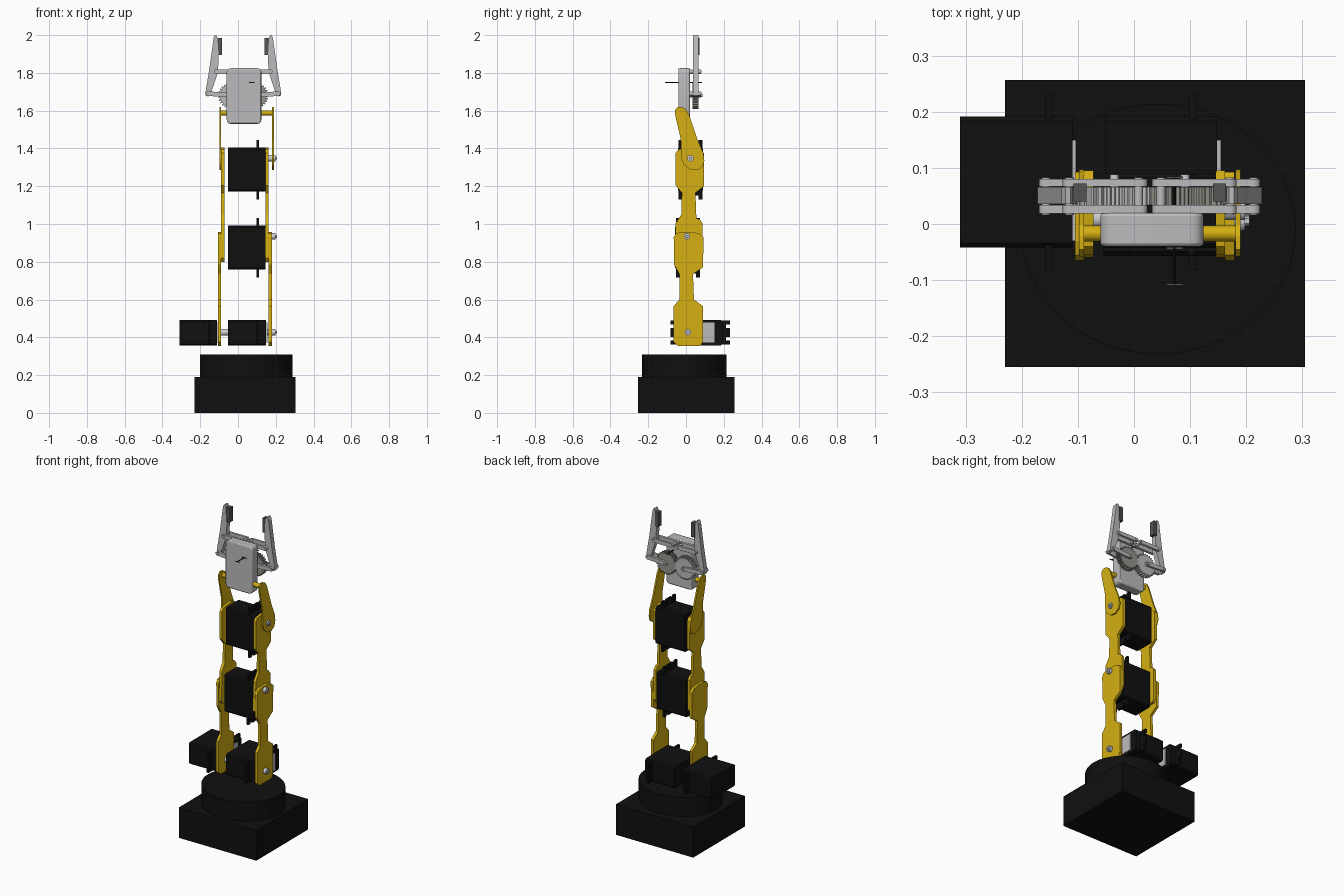
import bpy, bmesh, math

if "Cube" in bpy.data.objects:
    bpy.data.objects.remove(bpy.data.objects["Cube"])


def material(name, r, g, b):
    m = bpy.data.materials.new(name)
    m.diffuse_color = (r, g, b, 1)
    m.use_nodes = True
    m.node_tree.nodes["Principled BSDF"].inputs["Base Color"].default_value = (r, g, b, 1)
    return m


BLACK = material("black plastic", 0.005, 0.005, 0.005)
YELLOW = material("yellow", 0.66, 0.43, 0.006)
GREY = material("light grey", 0.50, 0.50, 0.51)
STEEL = material("steel", 0.60, 0.62, 0.65)
DARK = material("dark grey rubber", 0.09, 0.09, 0.09)
GEAR = material("warm grey", 0.30, 0.30, 0.27)


# Extrude a 2D outline from a to b along an axis
def prism(name, pts, a, b, axis, mat, smooth=False):
    place = {"x": lambda u, v, w: (w, u, v),
             "y": lambda u, v, w: (u, w, v),
             "z": lambda u, v, w: (u, v, w)}[axis]
    bm = bmesh.new()
    lo = [bm.verts.new(place(u, v, a)) for u, v in pts]
    hi = [bm.verts.new(place(u, v, b)) for u, v in pts]
    bm.faces.new(lo)
    bm.faces.new(hi[::-1])
    for i in range(len(pts)):
        j = (i + 1) % len(pts)
        bm.faces.new((lo[i], lo[j], hi[j], hi[i]))
    bmesh.ops.recalc_face_normals(bm, faces=bm.faces)
    mesh = bpy.data.meshes.new(name)
    bm.to_mesh(mesh)
    bm.free()
    mesh.materials.append(mat)
    ob = bpy.data.objects.new(name, mesh)
    bpy.context.collection.objects.link(ob)
    if smooth:
        bpy.ops.object.select_all(action="DESELECT")
        ob.select_set(True)
        bpy.context.view_layer.objects.active = ob
        bpy.ops.object.shade_smooth_by_angle(angle=math.radians(35))
    return ob


def ring(cu, cv, ru, rv=None, n=24):
    rv = rv or ru
    return [(cu + ru * math.cos(2 * math.pi * i / n),
             cv + rv * math.sin(2 * math.pi * i / n)) for i in range(n)]


# Rectangle with rounded corners
def rect(u0, u1, v0, v1, r=0.0, n=4):
    if r == 0:
        return [(u0, v0), (u1, v0), (u1, v1), (u0, v1)]
    corners = [(u1 - r, v1 - r), (u0 + r, v1 - r), (u0 + r, v0 + r), (u1 - r, v0 + r)]
    return [(cu + r * math.cos(math.pi / 2 * (k + i / n)),
             cv + r * math.sin(math.pi / 2 * (k + i / n)))
            for k, (cu, cv) in enumerate(corners) for i in range(n + 1)]


# Round-ended bar outline between two points
def bar(p, q, r, n=8):
    t = math.atan2(q[1] - p[1], q[0] - p[0])
    return [(c[0] + r * math.cos(t + s + math.pi * i / n),
             c[1] + r * math.sin(t + s + math.pi * i / n))
            for c, s in ((p, math.pi / 2), (q, -math.pi / 2)) for i in range(n + 1)]


def cyl(name, cu, cv, r, a, b, axis, mat, n=20):
    return prism(name, ring(cu, cv, r, n=n), a, b, axis, mat, True)


# Base
prism("base_box", rect(-0.23, 0.305, -0.255, 0.257), 0, 0.19, "z", BLACK)
prism("turntable", ring(0.043, -0.009, 0.245, 0.223, 64), 0.19, 0.31, "z", BLACK, True)


# Servo with its shaft along +x; upright puts its long side along z
def servo(name, x0, cy, cz, upright, plate):
    def orient(pts):
        return [(cy + v, cz + u) if upright else (cy + u, cz + v) for u, v in pts]
    prism(name + "_body", orient(rect(-0.117, 0.117, -0.067, 0.067, 0.008, 1)),
          x0, x0 + 0.2, "x", BLACK)
    # mounting ears with two open slots at each end
    half = [(0.157, -0.064), (0.157, -0.042), (0.138, -0.042), (0.138, -0.024),
            (0.157, -0.024), (0.157, 0.024), (0.138, 0.024), (0.138, 0.042),
            (0.157, 0.042), (0.157, 0.064)]
    ears = half + [(-u, -v) for u, v in half]
    prism(name + "_ears", orient(ears), x0 + 0.151, x0 + 0.164, "x", BLACK)
    if plate:
        prism(name + "_face_plate", orient(rect(-0.105, 0.075, -0.053, 0.053)),
              x0 + 0.2, x0 + 0.207, "x", GREY)


servo("side_servo", -0.31, 0.075, 0.425, False, True)
servo("shoulder_servo", -0.052, 0.075, 0.425, False, True)
servo("elbow_servo", -0.054, 0.01, 0.875, True, False)
servo("wrist_servo", -0.054, 0.024, 1.288, True, False)

# Servo shafts and their screw heads
cyl("side_shaft", 0.01, 0.427, 0.018, -0.11, -0.05, "x", STEEL)
for name, y, z in (("shoulder", 0.01, 0.427), ("elbow", 0.005, 0.935), ("wrist", 0.024, 1.348)):
    cyl(name + "_shaft", y, z, 0.017, 0.14, 0.198, "x", STEEL)
    cyl(name + "_screw", y, z, 0.009, 0.198, 0.206, "x", STEEL, 6)

# Arm link outlines (y, z)
LOWER = [(-0.045, 0.355), (0.075, 0.355), (0.09, 0.375), (0.09, 0.565), (0.042, 0.6),
         (0.037, 0.735), (0.09, 0.77), (0.093, 0.93), (0.07, 0.95), (0.03, 0.957),
         (-0.03, 0.957), (-0.055, 0.948), (-0.065, 0.93), (-0.063, 0.785),
         (-0.035, 0.735), (-0.035, 0.6), (-0.065, 0.565), (-0.065, 0.375)]
UPPER = [(-0.045, 0.8), (0.075, 0.8), (0.087, 0.82), (0.087, 1.005), (0.072, 1.025),
         (0.055, 1.03), (0.05, 1.165), (0.095, 1.2), (0.095, 1.375), (0.08, 1.39),
         (0.04, 1.405), (-0.04, 1.395), (-0.055, 1.375), (-0.055, 1.205),
         (-0.022, 1.165), (-0.025, 1.05), (-0.055, 1.005), (-0.06, 0.82)]
WRIST = [(-0.057, 1.575), (-0.028, 1.45), (-0.026, 1.35), (-0.012, 1.315), (0.02, 1.29),
         (0.06, 1.285), (0.088, 1.303), (0.097, 1.335), (0.092, 1.375), (0.06, 1.45),
         (0.018, 1.575), (0.0, 1.607), (-0.022, 1.619), (-0.045, 1.619), (-0.058, 1.603)]
for name, outline, left, right in (
        ("lower_link", LOWER, (0.162, 0.179), (-0.105, -0.089)),
        ("upper_link", UPPER, (0.146, 0.162), (-0.089, -0.072)),
        ("wrist_link", WRIST, (0.181, 0.19), (-0.098, -0.089))):
    prism(name + "_left", outline, *left, "x", YELLOW)
    prism(name + "_right", outline, *right, "x", YELLOW)
cyl("wrist_crossbar", -0.017, 1.588, 0.014, -0.092, 0.185, "x", YELLOW)

# Gripper body and the pin through it
body = prism("gripper_body", rect(-0.06, 0.124, 1.53, 1.825, 0.022), -0.04, 0.02, "y", GREY, True)
bev = body.modifiers.new("soft_edges", "BEVEL")
bev.width, bev.segments, bev.limit_method = 0.006, 2, "ANGLE"
cyl("gripper_pin", 0.072, 1.75, 0.003, -0.108, 0.083, "y", BLACK, 8)
for y in (-0.11, -0.045, 0.081):
    prism("pin_head", rect(0.058, 0.087, 1.747, 1.752), y, y + 0.004, "y", DARK)

# Gripper halves, mirrored about the middle
MID = 0.028
for side, s in (("right", 1), ("left", -1)):
    def mx(pts):
        return [(MID + s * (u - MID), v) for u, v in pts]

    # toothed drive gear
    n = 28
    cx = -0.035
    teeth = []
    for i in range(n):
        for k, r in ((0.0, 0.061), (0.35, 0.061), (0.5, 0.07), (0.85, 0.07)):
            a = 2 * math.pi * (i + k + (0.5 if s < 0 else 0)) / n
            teeth.append((cx + r * math.cos(a), 1.68 + r * math.sin(a)))
    prism("gear_" + side, mx(teeth), 0.034, 0.066, "y", GREY if s > 0 else GEAR)
    gx = MID + s * (cx - MID)
    cyl("gear_axle_" + side, gx, 1.68, 0.008, 0.015, 0.088, "y", STEEL)

    # front and back linkage bars
    for layer, y0, y1 in (("front", 0.019, 0.034), ("back", 0.067, 0.08)):
        prism(f"drive_bar_{layer}_{side}", mx(bar((-0.157, 1.69), (cx, 1.682), 0.012)),
              y0, y1, "y", GREY)
        prism(f"guide_bar_{layer}_{side}", mx(bar((-0.115, 1.807), (0.012, 1.807), 0.012)),
              y0, y1, "y", GREY)
    for label, px, pz in (("lower", -0.157, 1.69), ("upper", -0.115, 1.807), ("inner", 0.008, 1.807)):
        cyl(f"{label}_pivot_{side}", MID + s * (px - MID), pz, 0.008, 0.016, 0.083, "y", GREY, 12)

    # finger and its rubber pad
    finger = [(-0.172, 1.68), (-0.157, 1.675), (-0.146, 1.685), (-0.107, 1.8),
              (-0.102, 1.88), (-0.109, 1.985), (-0.113, 1.998), (-0.122, 2.0),
              (-0.129, 1.985), (-0.152, 1.82), (-0.172, 1.7)]
    prism("finger_" + side, mx(finger), 0.036, 0.066, "y", GREY)
    prism("finger_pad_" + side, mx(rect(-0.108, -0.085, 1.895, 1.985)), 0.04, 0.072, "y", DARK)
